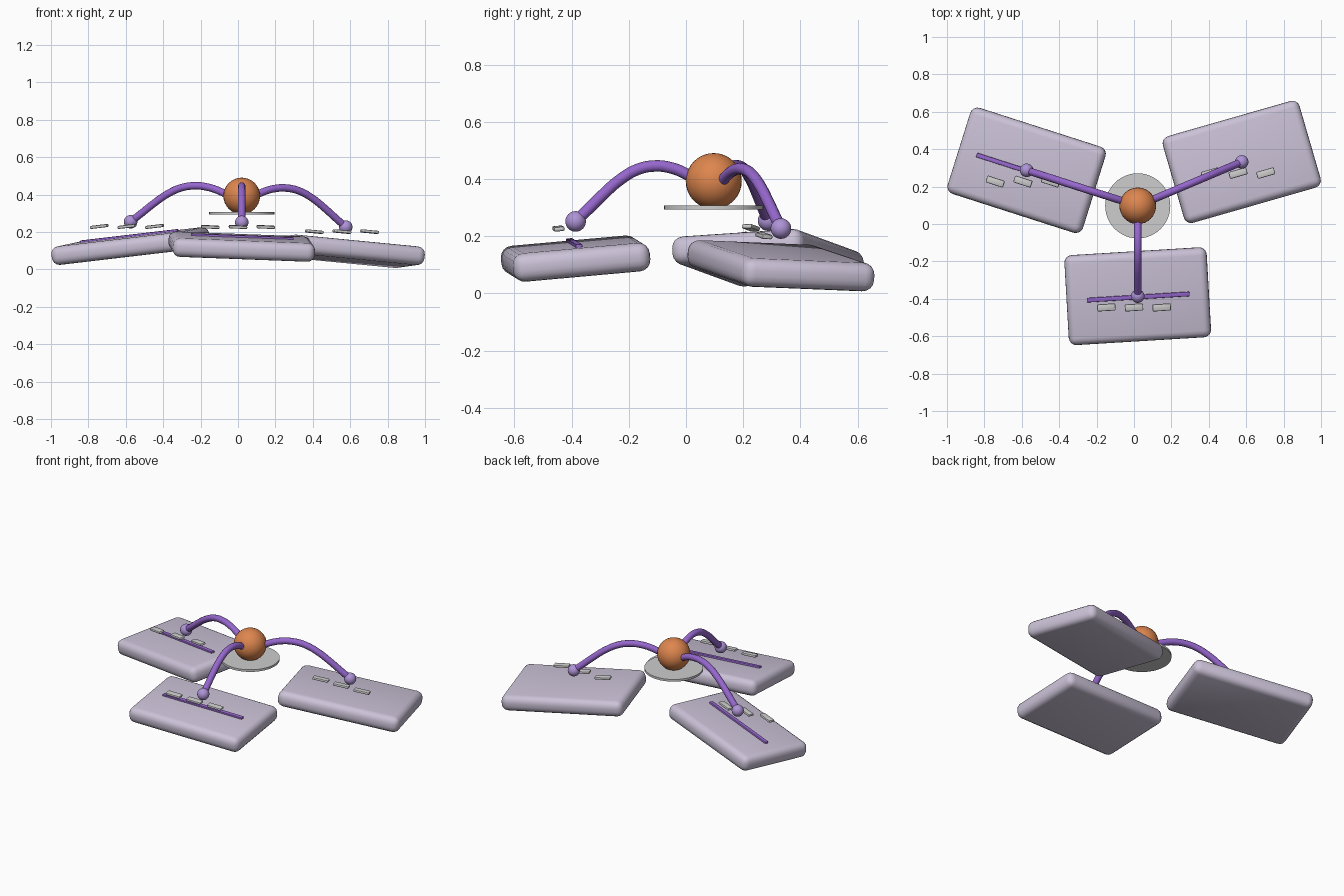
import bpy, bmesh, math
from mathutils import Vector, Matrix

if "Cube" in bpy.data.objects:
    bpy.data.objects.remove(bpy.data.objects["Cube"])

def material(name, rgb):
    m = bpy.data.materials.new(name)
    m.diffuse_color = (*rgb, 1)
    m.use_nodes = True
    m.node_tree.nodes["Principled BSDF"].inputs["Base Color"].default_value = m.diffuse_color
    return m

LAVENDER = material("pale lavender", (0.597, 0.539, 0.679))
PURPLE = material("purple", (0.305, 0.136, 0.61))
LILAC = material("lilac", (0.429, 0.296, 0.679))
ORANGE = material("orange", (0.73, 0.238, 0.076))
GREY = material("light grey", (0.62, 0.61, 0.61))

def finish(ob, name, mat):
    ob.name = name
    ob.data.materials.clear()
    ob.data.materials.append(mat)
    bpy.ops.object.select_all(action='DESELECT')
    ob.select_set(True)
    bpy.context.view_layer.objects.active = ob
    bpy.ops.object.shade_smooth_by_angle(angle=math.radians(35))

def rounded_box(name, size, radius, matrix, mat, segments=4):
    bm = bmesh.new()
    bmesh.ops.create_cube(bm, size=1)
    bmesh.ops.scale(bm, vec=size, verts=bm.verts)
    bmesh.ops.bevel(bm, geom=bm.edges[:], offset=radius, segments=segments,
                    profile=0.5, affect='EDGES')
    me = bpy.data.meshes.new(name)
    bm.to_mesh(me)
    bm.free()
    ob = bpy.data.objects.new(name, me)
    bpy.context.collection.objects.link(ob)
    ob.matrix_world = matrix
    finish(ob, name, mat)

def ball(name, radius, loc, mat):
    bpy.ops.mesh.primitive_uv_sphere_add(segments=32, ring_count=16, radius=radius, location=loc)
    finish(bpy.context.object, name, mat)

def tilt(yaw, su, sv):
    """Rotation with a heading and a slope along its own x and y."""
    u = Vector((1, 0, su)).normalized()
    n = Vector((-su, -sv, 1)).normalized()
    v = n.cross(u)
    return Matrix.Rotation(math.radians(yaw), 4, 'Z') @ Matrix((u, v, n)).transposed().to_4x4()

HUB = Vector((0.02, 0.097, 0.393))
# arm profile: fraction of the reach, height
ARC = [(0.08, 0.38), (0.2, 0.418), (0.32, 0.44), (0.43, 0.445), (0.55, 0.433),
       (0.68, 0.396), (0.8, 0.345), (0.9, 0.297), (1.0, 0.25)]

def arm(name, end):
    cu = bpy.data.curves.new(name, 'CURVE')
    cu.dimensions = '3D'
    cu.bevel_depth = 0.02
    cu.bevel_resolution = 4
    cu.use_fill_caps = True
    sp = cu.splines.new('BEZIER')
    sp.resolution_u = 5
    sp.bezier_points.add(len(ARC) - 1)
    for p, (t, z) in zip(sp.bezier_points, ARC):
        q = HUB.lerp(end, t)
        p.co = (q.x, q.y, z + (end.z - 0.25) * t)
        p.handle_left_type = p.handle_right_type = 'AUTO'
    ob = bpy.data.objects.new(name, cu)
    bpy.context.collection.objects.link(ob)
    bpy.ops.object.select_all(action='DESELECT')
    ob.select_set(True)
    bpy.context.view_layer.objects.active = ob
    bpy.ops.object.convert(target='MESH')
    finish(bpy.context.object, name, PURPLE)

# hub ball and the thin disc below it
ball("hub", 0.098, HUB, ORANGE)
bpy.ops.mesh.primitive_cylinder_add(vertices=48, radius=0.174, depth=0.014,
                                    location=(HUB.x, HUB.y, 0.3))
finish(bpy.context.object, "hub_disc", GREY)

# side, slab centre, heading, slopes, whether the strip shows
SLABS = [("front", (0.02, -0.386, 0.122), 3.5, -0.038, 0.09, True),
         ("left", (-0.574, 0.287, 0.125), -17.8, 0.112, 0.065, True),
         ("right", (0.576, 0.332, 0.097), 16.0, -0.093, -0.04, False)]

for side, centre, yaw, su, sv, strip in SLABS:
    c = Vector(centre)
    rot = tilt(yaw, su, sv)
    base = Matrix.Translation(c) @ rot
    rounded_box(side + "_slab", (0.762, 0.482, 0.1), 0.04, base, LAVENDER)
    # groove strip along the slab top
    if strip:
        rounded_box(side + "_strip", (0.55, 0.024, 0.016), 0.004,
                    base @ Matrix.Translation((0, 0, 0.053)), PURPLE, 2)
    # three floating tabs in a row
    for i in (-1, 0, 1):
        pos = c + Vector((-0.02 + 0.148 * i, -0.06, 0.105))
        rounded_box(f"{side}_tab_{i + 2}", (0.098, 0.038, 0.016), 0.006,
                    Matrix.Translation(pos) @ rot, GREY, 2)
    # arched arm ending in a ball
    end = c + Vector((0, 0, 0.13))
    arm(side + "_arm", end)
    ball(side + "_arm_ball", 0.036, end, LILAC)
